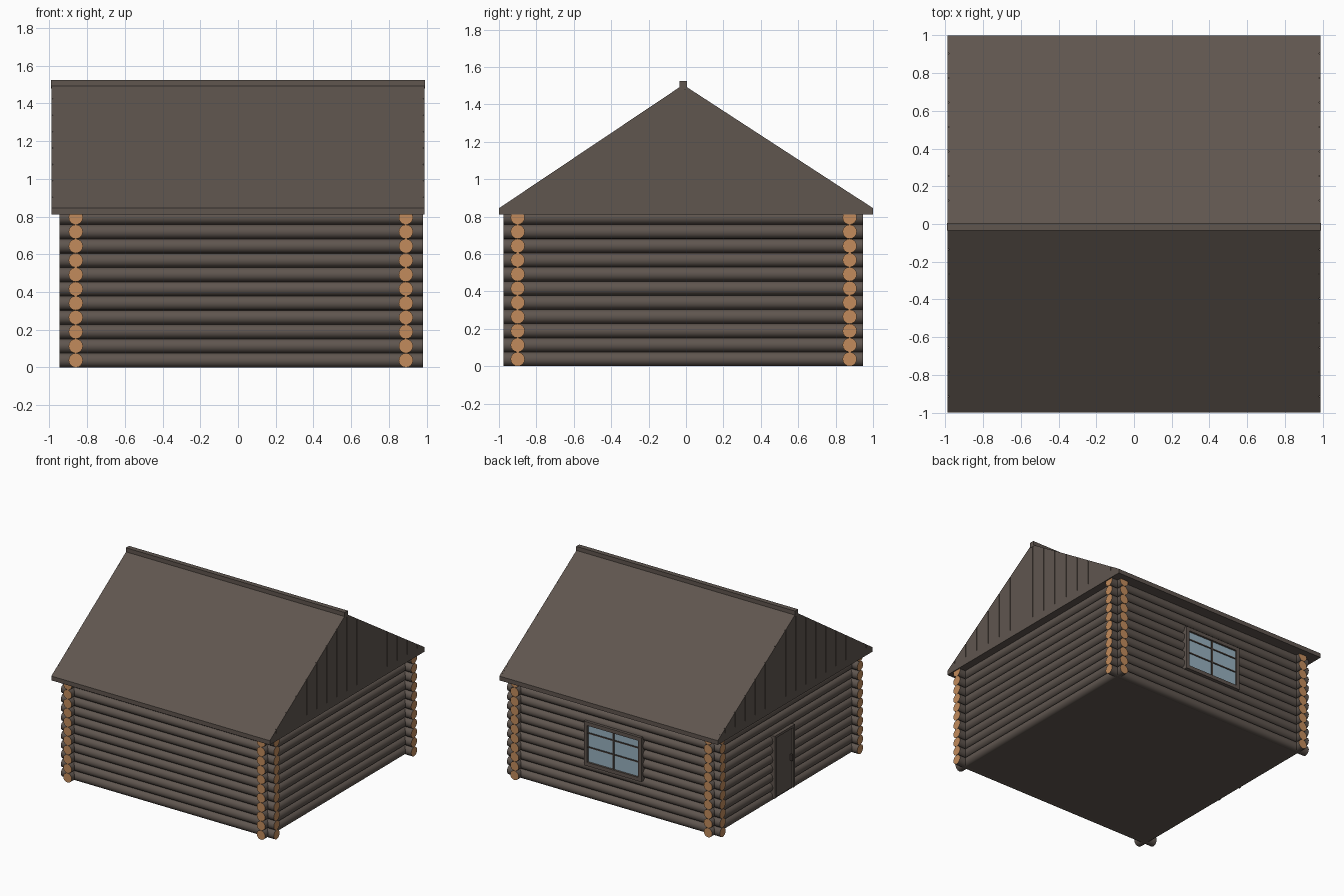
import bpy, bmesh, math
from mathutils import Matrix, Vector

cube = bpy.data.objects.get("Cube")
if cube:
    bpy.data.objects.remove(cube, do_unlink=True)


def material(name, color):
    m = bpy.data.materials.new(name)
    m.use_nodes = True
    m.diffuse_color = (*color, 1)
    bsdf = next(n for n in m.node_tree.nodes if n.type == 'BSDF_PRINCIPLED')
    bsdf.inputs["Base Color"].default_value = (*color, 1)
    bsdf.inputs["Roughness"].default_value = 0.9
    return m


BARK = material("weathered brown wood", (0.115, 0.092, 0.078))
CUT = material("cut log orange", (0.54, 0.26, 0.107))
DARK = material("dark brown wood", (0.06, 0.047, 0.04))
GLASS = material("pale blue glass", (0.31, 0.44, 0.52))


def finish(bm, name, *mats):
    bmesh.ops.recalc_face_normals(bm, faces=bm.faces)
    mesh = bpy.data.meshes.new(name)
    bm.to_mesh(mesh)
    bm.free()
    for m in mats:
        mesh.materials.append(m)
    ob = bpy.data.objects.new(name, mesh)
    bpy.context.collection.objects.link(ob)
    return ob


def add_box(bm, x, y, z):
    """Box from (low, high) ranges on each axis."""
    spans = (x, y, z)
    mid = Vector([(a + b) / 2 for a, b in spans])
    size = [b - a for a, b in spans]
    bmesh.ops.create_cube(bm, size=1, matrix=Matrix.Translation(mid) @ Matrix.Diagonal((*size, 1)))


def box(name, mat, x, y, z):
    bm = bmesh.new()
    add_box(bm, x, y, z)
    return finish(bm, name, mat)


def add_prism(bm, profile, x0, x1):
    """Extrude a (y, z) profile along x."""
    face = bm.faces.new([bm.verts.new((x0, y, z)) for y, z in profile])
    out = bmesh.ops.extrude_face_region(bm, geom=[face])
    moved = [v for v in out["geom"] if isinstance(v, bmesh.types.BMVert)]
    bmesh.ops.translate(bm, verts=moved, vec=(x1 - x0, 0, 0))


# Log walls: stacked cylinders with pale sawn ends
RADIUS, PITCH, COURSES = 0.038, 0.0757, 11
LEFT, RIGHT, FRONT, BACK = 0.89, -0.86, -0.90, 0.875


def log_wall(name, axis, offset, low, high):
    bm = bmesh.new()
    for k in range(COURSES):
        centre = Vector((0, 0, RADIUS + k * PITCH))
        centre[axis], centre[1 - axis] = (low + high) / 2, offset
        turn = Matrix.Rotation(math.pi / 2, 4, 'Y' if axis == 0 else 'X')
        bmesh.ops.create_cone(bm, cap_ends=True, segments=16, radius1=RADIUS, radius2=RADIUS,
                              depth=high - low, matrix=Matrix.Translation(centre) @ turn)
    for f in bm.faces:
        f.material_index = 1 if len(f.verts) > 4 else 0
    ob = finish(bm, name, BARK, CUT)
    bpy.ops.object.select_all(action='DESELECT')
    ob.select_set(True)
    bpy.context.view_layer.objects.active = ob
    bpy.ops.object.shade_smooth_by_angle(angle=math.radians(40))


log_wall("front_log_wall", 0, FRONT, -0.945, 0.98)
log_wall("back_log_wall", 0, BACK, -0.945, 0.98)
log_wall("left_log_wall", 1, LEFT, -0.975, 0.945)
log_wall("right_log_wall", 1, RIGHT, -0.975, 0.945)
box("floor", BARK, (RIGHT, LEFT), (FRONT, BACK), (0.002, 0.03))

# Roof body and ridge cap
APEX_Y, APEX_Z, EAVE, BASE = -0.015, 1.505, 0.845, 0.81
OUT = 0.988
bm = bmesh.new()
add_prism(bm, [(-1, BASE), (1, BASE), (1, EAVE), (APEX_Y, APEX_Z), (-1, EAVE)], -0.98, 0.98)
finish(bm, "roof", BARK)
box("ridge_cap", BARK, (-OUT - 0.002, OUT + 0.002), (APEX_Y - 0.02, APEX_Y + 0.02), (1.48, 1.525))


# Gable ends: a bottom beam and upright planks cut to the roof slope
def slope(y):
    run = 1 - APEX_Y if y > APEX_Y else 1 + APEX_Y
    return APEX_Z - (APEX_Z - EAVE) * abs(y - APEX_Y) / run


SILL, WIDTH, GAP = 0.872, 0.13, 0.005
LIMIT = 0.96
for side, sign in (("left", 1), ("right", -1)):
    x0, x1 = sign * 0.975, sign * OUT
    bm = bmesh.new()
    add_prism(bm, [(-1, BASE), (1, BASE), (1, EAVE), (LIMIT, SILL), (-LIMIT, SILL), (-1, EAVE)], x0, x1)
    for k in range(-9, 8):
        a = max(-LIMIT, 0.125 + k * WIDTH + GAP / 2)
        b = min(LIMIT, 0.125 + (k + 1) * WIDTH - GAP / 2)
        if b - a < 0.01:
            continue
        top = [(b, slope(b)), (a, slope(a))]
        if a < APEX_Y < b:
            top.insert(1, (APEX_Y, APEX_Z))
        add_prism(bm, [(a, SILL), (b, SILL)] + top, x0, x1)
    finish(bm, side + "_gable_planks", BARK)

# Back window: frame, glass and glazing bars
WX, WZ, HW, HH, RIM = 0.01, 0.465, 0.26, 0.18, 0.03
bm = bmesh.new()
for s in (-1, 1):
    edge = sorted((WX + s * HW, WX + s * (HW - RIM)))
    add_box(bm, edge, (BACK, 0.935), (WZ - HH, WZ + HH))
    edge = sorted((WZ + s * HH, WZ + s * (HH - RIM)))
    add_box(bm, (WX - HW + RIM, WX + HW - RIM), (BACK, 0.935), edge)
finish(bm, "window_frame", BARK)
box("window_glass", GLASS, (WX - HW + RIM, WX + HW - RIM), (BACK, 0.919), (WZ - HH + RIM, WZ + HH - RIM))
bm = bmesh.new()
add_box(bm, (WX - 0.006, WX + 0.006), (0.91, 0.925), (WZ - HH + RIM, WZ + HH - RIM))
for z in (WZ + 0.085, WZ - 0.03):
    add_box(bm, (WX - HW + RIM, WX + HW - RIM), (0.91, 0.925), (z - 0.005, z + 0.005))
finish(bm, "window_bars", DARK)

# Right side door: panel, frame and handle
DY, HALF, LOW, TOP = 0.03, 0.13, 0.03, 0.54
box("door_panel", BARK, (-0.904, RIGHT), (DY - HALF, DY + HALF), (LOW, TOP))
bm = bmesh.new()
for s in (-1, 1):
    add_box(bm, (-0.915, RIGHT), sorted((DY + s * HALF, DY + s * (HALF - 0.02))), (LOW, TOP))
add_box(bm, (-0.915, RIGHT), (DY - HALF + 0.02, DY + HALF - 0.02), (TOP - 0.02, TOP))
finish(bm, "door_frame", BARK)
box("door_handle", DARK, (-0.925, -0.9), (DY - 0.095, DY - 0.08), (0.26, 0.31))
